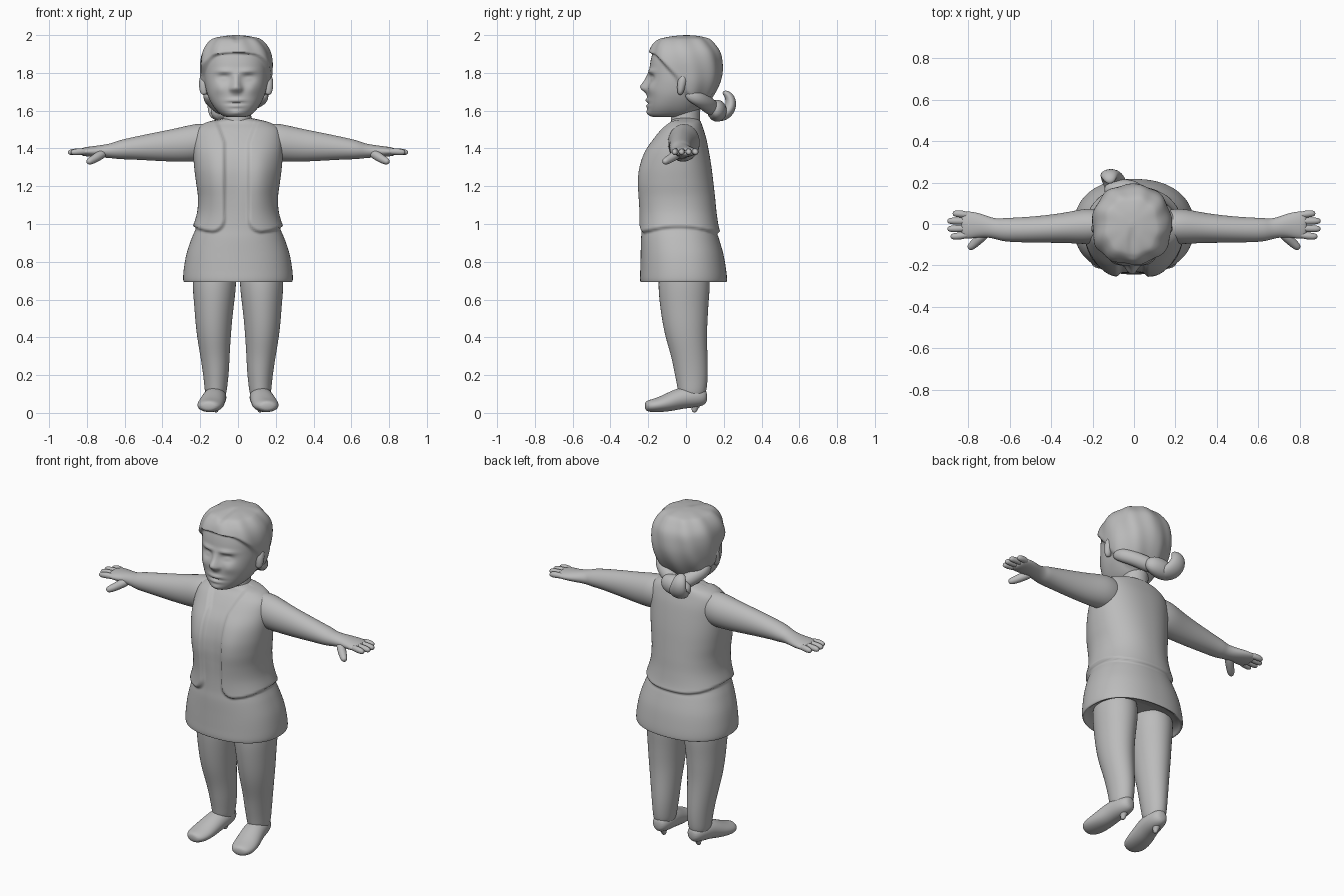
import bpy, math
from mathutils import Vector

grey = bpy.data.materials.new("plain grey")
grey.diffuse_color = (0.5, 0.5, 0.5, 1)


def smoothstep(t):
    t = min(max(t, 0), 1)
    return t * t * (3 - 2 * t)


def lerp_table(table, v):
    """Piecewise linear lookup in [(key, value), ...]."""
    for (k0, a), (k1, b) in zip(table, table[1:]):
        if v <= k1:
            return a + (b - a) * max(0, (v - k0) / (k1 - k0))
    return table[-1][1]


def refine(rows, steps):
    """Catmull-Rom refinement of a list of section tuples."""
    out, n = [], len(rows)
    for i in range(n - 1):
        quad = [rows[max(i - 1, 0)], rows[i], rows[i + 1], rows[min(i + 2, n - 1)]]
        for k in range(steps):
            t = k / steps
            out.append([0.5 * (2 * b + (c - a) * t + (2 * a - 5 * b + 4 * c - d) * t * t
                               + (3 * b - a - 3 * c + d) * t ** 3) for a, b, c, d in zip(*quad)])
    return out + [list(rows[-1])]


def loft(name, rings, mirror=False, subsurf=0):
    """Skin a list of closed rings, capping both ends."""
    n = len(rings[0])
    verts = [p for ring in rings for p in ring]
    faces = [(r * n + i, r * n + (i + 1) % n, (r + 1) * n + (i + 1) % n, (r + 1) * n + i)
             for r in range(len(rings) - 1) for i in range(n)]
    faces += [tuple(range(n))[::-1], tuple(range(len(verts) - n, len(verts)))]
    mesh = bpy.data.meshes.new(name)
    mesh.from_pydata(verts, [], faces)
    mesh.materials.append(grey)
    mesh.shade_smooth()
    mesh.set_sharp_from_angle(angle=math.radians(75 if not subsurf else 180))
    ob = bpy.data.objects.new(name, mesh)
    bpy.context.collection.objects.link(ob)
    if mirror:
        ob.modifiers.new("mirror", 'MIRROR').use_mirror_merge = False
    if subsurf:
        ob.modifiers.new("smooth", 'SUBSURF').levels = subsurf
        ob.modifiers["smooth"].render_levels = subsurf
    return ob


def tube(name, path, up=(0, 0, 1), mirror=True):
    """Elliptical tube; path rows are (x, y, z, side radius, up radius)."""
    pts = [Vector(p[:3]) for p in path]
    rings = []
    for i, p in enumerate(path):
        t = (pts[min(i + 1, len(pts) - 1)] - pts[max(i - 1, 0)]).normalized()
        side = t.cross(Vector(up)).normalized()
        over = side.cross(t)
        rings.append([pts[i] + side * p[3] * math.cos(a) + over * p[4] * math.sin(a)
                      for a in (k * math.tau / 16 for k in range(16))])
    return loft(name, rings, mirror, 2)


def sections(name, rows, count, power, steps, shape):
    """Stack of superellipses from (z, half width, front y, back y), reshaped by shape()."""
    rings = []
    for z, hx, yf, yb in refine(rows, steps):
        ring = []
        for k in range(count):
            a = math.tau * k / count
            c, s = math.cos(a), math.sin(a)
            x = hx * math.copysign(abs(c) ** (2 / power), c)
            y = (yf + yb) / 2 + (yb - yf) / 2 * math.copysign(abs(s) ** (2 / power), s)
            ring.append(shape(Vector((x, y, z)), Vector((c, s, 0)), s))
        rings.append(ring)
    return loft(name, rings)


# Torso: dress with a raised open jacket, rounded at the lower front corners
def jacket(p, out, s):
    opening = 0.052 + 0.35 * max(0, p.z - 1.43)
    a = abs(p.x + 0.008) - opening if s < 0 else 1
    b, r = p.z - (0.945 + 0.03 * abs(out.x) ** 3), 0.08
    d = r - math.hypot(r - a, r - b) if a < r and b < r else min(a, b)
    m = smoothstep(d / 0.018) * smoothstep((1.57 - p.z) / 0.03)
    q = p + out * 0.02 * m
    if s < 0:
        bust = math.exp(-((abs(p.x) - 0.11) / 0.07) ** 2 - ((p.z - 1.24) / 0.17) ** 2)
        q.y -= 0.018 * bust
    return q


sections("dress_and_jacket", [
    (0.74, 0.16, -0.13, 0.11), (0.715, 0.25, -0.20, 0.18), (0.693, 0.28, -0.235, 0.21),
    (0.705, 0.29, -0.243, 0.217), (0.76, 0.287, -0.242, 0.212), (0.84, 0.273, -0.24, 0.198),
    (0.92, 0.247, -0.238, 0.175), (0.98, 0.222, -0.233, 0.155), (1.06, 0.197, -0.23, 0.142),
    (1.14, 0.192, -0.23, 0.134), (1.22, 0.202, -0.23, 0.125), (1.30, 0.212, -0.222, 0.115),
    (1.38, 0.217, -0.198, 0.102), (1.45, 0.215, -0.155, 0.088), (1.50, 0.202, -0.118, 0.073),
    (1.53, 0.165, -0.09, 0.063), (1.548, 0.115, -0.077, 0.055), (1.56, 0.07, -0.06, 0.045)],
    176, 2.25, 7, jacket)

# Neck
tube("neck", [(-0.005, 0, 1.47, .085, .085), (-0.005, -0.005, 1.54, .08, .08),
              (-0.005, 0, 1.58, .075, .075), (-0.005, 0, 1.68, .08, .085)], (0, 1, 0), False)

# Head: face relief rows are (|x|, z, width, height, forward amount)
RELIEF = [(0, 1.725, .024, .030, .040), (0, 1.77, .018, .03, .014), (.022, 1.715, .014, .014, .012),
          (.065, 1.772, .034, .022, -.018), (.065, 1.768, .022, .010, .009),
          (.06, 1.808, .045, .013, .011), (.085, 1.715, .035, .03, .009),
          (0, 1.655, .04, .010, .012), (0, 1.638, .05, .006, -.006),
          (0, 1.625, .035, .009, .009), (0, 1.588, .035, .02, .012)]
HAIRLINE = [(1.56, .03), (1.64, .03), (1.70, -.02), (1.78, -.065), (1.85, -.125),
            (1.895, -.165), (1.935, -.26), (2.0, -.3)]


def head_shape(p, out, s):
    q = p.copy()
    if s < 0:
        for x, z, w, h, amount in RELIEF:
            q.y -= amount * math.exp(-((abs(p.x) - x) / w) ** 2 - ((p.z - z) / h) ** 2)
    m = smoothstep((p.y - lerp_table(HAIRLINE, p.z)) / 0.025) * smoothstep((p.z - 1.6) / 0.05)
    m *= smoothstep((2.0 - p.z) / 0.02)
    wave = 0.004 * math.sin(9 * math.atan2(out.y, out.x) + 14 * p.z)
    q += out * m * (0.02 + wave)
    # Shallow parting at the front of the hair
    q.z -= 0.008 * math.exp(-(p.x / 0.02) ** 2) * smoothstep((p.z - 1.95) / .03) * smoothstep(-p.y / .08)
    q.x -= 0.01
    return q


sections("head_and_hair", [
    (1.572, 0.02, -0.14, -0.06), (1.568, 0.055, -0.175, 0.0), (1.585, 0.088, -0.195, 0.05),
    (1.625, 0.122, -0.203, 0.085), (1.68, 0.150, -0.203, 0.125), (1.74, 0.165, -0.2, 0.155),
    (1.80, 0.170, -0.195, 0.17), (1.86, 0.170, -0.188, 0.17), (1.91, 0.160, -0.175, 0.16),
    (1.95, 0.138, -0.155, 0.135), (1.98, 0.105, -0.125, 0.105), (1.995, 0.06, -0.075, 0.065),
    (2.0, 0.01, -0.015, 0.01)], 128, 2.3, 7, head_shape)

# Ears, partly under the hair
for s in (1, -1):
    tube("ear", [(-.01 + s * .165, -.035, 1.685, .008, .008), (-.01 + s * .170, -.03, 1.695, .022, .016),
                 (-.01 + s * .174, -.025, 1.735, .024, .024), (-.01 + s * .174, -.015, 1.775, .022, .024),
                 (-.01 + s * .168, -.01, 1.795, .008, .01)], (0, 1, 0), False)

# Low bun: side sweeps, a knot and a curl that turns upward
for s in (1, -1):
    tube("hair_sweep", [(-.01 + s * .15, .0, 1.70, .02, .03), (-.01 + s * .145, .05, 1.67, .035, .04),
                        (-.02 + s * .10, .10, 1.645, .04, .042), (-.04 + s * .04, .135, 1.615, .045, .045),
                        (-.05, .16, 1.60, .025, .03)], (0, 0, 1), False)
tube("bun_knot", [(.045, .15, 1.60, .015, .02), (.02, .165, 1.605, .04, .05),
                  (-.04, .165, 1.60, .055, .062), (-.10, .165, 1.595, .048, .055),
                  (-.145, .165, 1.59, .02, .025)], (0, 0, 1), False)
tube("bun_curl", [(-.06, .12, 1.60, .03, .04), (-.08, .17, 1.57, .038, .055),
                  (-.10, .215, 1.585, .036, .058), (-.115, .24, 1.625, .032, .05),
                  (-.12, .235, 1.67, .028, .042), (-.115, .21, 1.695, .018, .028),
                  (-.11, .195, 1.695, .008, .012)], (1, 0, 0), False)

# Sleeves and wrists
tube("arm", [(.12, -.01, 1.435, .07, .085), (.18, -.01, 1.435, .085, .102), (.24, -.012, 1.428, .088, .1),
             (.32, -.018, 1.417, .075, .091), (.45, -.026, 1.408, .066, .075), (.58, -.029, 1.398, .06, .057),
             (.63, -.027, 1.392, .058, .051), (.66, -.024, 1.388, .05, .042), (.70, -.016, 1.386, .05, .036),
             (.74, -.008, 1.384, .058, .032), (.79, -.005, 1.383, .068, .027), (.825, -.005, 1.382, .066, .022),
             (.835, -.005, 1.382, .04, .012)])

# Fingers and thumb
for y, tip in ((.048, .875), (.014, .9), (-.022, .9), (-.057, .885)):
    tube("finger", [(.79, y * .85, 1.383, .014, .014), (.83, y, 1.384, .018, .018),
                    (tip - .02, y * 1.05, 1.381, .017, .017), (tip - .004, y * 1.05, 1.379, .012, .012),
                    (tip, y * 1.05, 1.379, .005, .005)])
tube("thumb", [(.70, -.03, 1.38, .02, .02), (.735, -.06, 1.362, .026, .026), (.765, -.09, 1.342, .022, .022),
               (.79, -.112, 1.33, .019, .019), (.798, -.12, 1.326, .008, .008)])

# Legs
tube("leg", [(.125, -.01, .80, .115, .13), (.125, -.01, .68, .120, .142), (.127, -.01, .58, .108, .132),
             (.129, -.005, .48, .099, .122), (.127, .003, .40, .091, .111), (.122, .018, .31, .080, .098),
             (.117, .028, .22, .071, .091), (.117, .033, .15, .063, .082), (.118, .032, .10, .058, .075),
             (.118, .03, .07, .04, .05)], (0, 1, 0))

# Shoes with a small heel
tube("shoe", [(.112, .112, .085, .02, .025), (.114, .095, .085, .045, .048), (.118, .04, .085, .06, .058),
              (.126, -.03, .078, .064, .058), (.138, -.09, .056, .07, .05), (.148, -.15, .041, .072, .039),
              (.154, -.195, .036, .06, .033), (.157, -.218, .035, .032, .022)])
tube("heel", [(.116, .055, .07, .035, .04), (.116, .052, .045, .024, .027), (.116, .045, .02, .014, .016),
              (.116, .042, .002, .011, .012)], (0, 1, 0))
